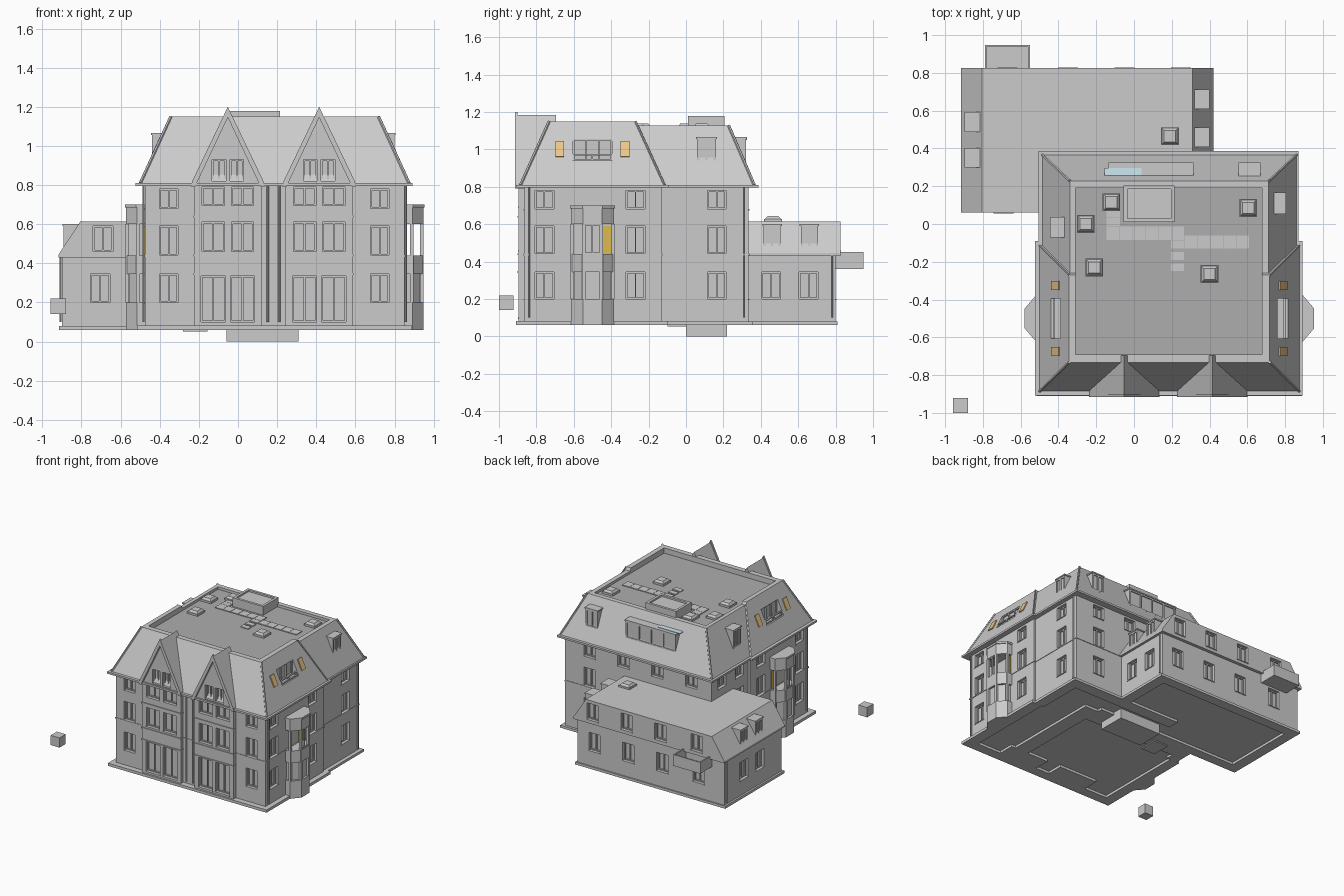
import bpy, bmesh, math
from mathutils import Vector

if "Cube" in bpy.data.objects:
    bpy.data.objects.remove(bpy.data.objects["Cube"])

CX = 0.1875                      # symmetry plane of the main house
SIDES = (-1, 1)
DECK = 1.108                     # flat roof level


def finish(name, bm):
    bmesh.ops.recalc_face_normals(bm, faces=bm.faces)
    me = bpy.data.meshes.new(name)
    bm.to_mesh(me)
    bm.free()
    ob = bpy.data.objects.new(name, me)
    bpy.context.collection.objects.link(ob)
    return ob


def boxes(name, items):
    """One object from (x0, x1, y0, y1, z0, z1) boxes."""
    bm = bmesh.new()
    for b in items:
        for v in bmesh.ops.create_cube(bm, size=1)['verts']:
            v.co = [(b[2*i] + b[2*i+1]) / 2 + v.co[i] * abs(b[2*i+1] - b[2*i]) for i in range(3)]
    return finish(name, bm)


def loft(name, lower, upper):
    """Solid between two matching loops of 3D points."""
    bm = bmesh.new()
    a = [bm.verts.new(p) for p in lower]
    b = [bm.verts.new(p) for p in upper]
    bm.faces.new(a)
    bm.faces.new(b)
    for i in range(len(a)):
        j = (i + 1) % len(a)
        bm.faces.new((a[i], a[j], b[j], b[i]))
    return finish(name, bm)


def prism_z(name, pts, z0, z1):
    return loft(name, [(x, y, z0) for x, y in pts], [(x, y, z1) for x, y in pts])


def prism_y(name, pts, y0, y1):
    return loft(name, [(x, y0, z) for x, z in pts], [(x, y1, z) for x, z in pts])


def rect(x0, x1, y0, y1, z):
    return [(x0, y0, z), (x1, y0, z), (x1, y1, z), (x0, y1, z)]


def bar(name, p, q, r=0.008, n=6):
    p, q = Vector(p), Vector(q)
    bm = bmesh.new()
    bmesh.ops.create_cone(bm, cap_ends=True, segments=n, radius1=r, radius2=r, depth=(q - p).length)
    rot = (q - p).to_track_quat('Z', 'Y')
    for v in bm.verts:
        v.co = rot @ v.co + (p + q) / 2
    return finish(name, bm)


def cut(items, obs):
    """Subtract boxes from each object."""
    cutter = boxes('cutter', items)
    for ob in obs:
        m = ob.modifiers.new('cut', 'BOOLEAN')
        m.operation, m.solver, m.object = 'DIFFERENCE', 'EXACT', cutter
        bpy.context.view_layer.objects.active = ob
        bpy.ops.object.modifier_apply(modifier=m.name)
    bpy.data.objects.remove(cutter)


def colour(ob, name, rgba):
    m = bpy.data.materials.get(name) or bpy.data.materials.new(name)
    m.diffuse_color = rgba
    m.use_nodes = True
    m.node_tree.nodes["Principled BSDF"].inputs["Base Color"].default_value = m.diffuse_color
    ob.data.materials.append(m)


def face_box(ax, a0, a1, u0, u1, z0, z1):
    return (a0, a1, u0, u1, z0, z1) if ax == 'x' else (u0, u1, a0, a1, z0, z1)


openings, frames, sills = [], [], []


def frame(ax, a0, a1, u0, u1, z0, z1, n=1, t=0.008):
    for u in [u0 + (u1 - u0 - t) * i / (n + 1) for i in range(n + 2)]:
        frames.append(face_box(ax, a0, a1, u, u + t, z0, z1))
    frames.append(face_box(ax, a0, a1, u0, u1, z0, z0 + t))
    frames.append(face_box(ax, a0, a1, u0, u1, z1 - t, z1))


def window(ax, s, plane, u, w, z0, z1):
    u0, u1 = u - w / 2, u + w / 2
    openings.append(face_box(ax, plane - s * 0.03, plane + s * 0.02, u0, u1, z0, z1))
    frame(ax, plane - s * 0.031, plane - s * 0.02, u0, u1, z0, z1)
    sills.append(face_box(ax, plane - s * 0.03, plane + s * 0.004, u0 - .003, u1 + .003, z0 - 0.006, z0))


def dormer(name, ax, outer, inner, u0, u1, z0, z1, n=1):
    s = 1 if outer > inner else -1
    boxes(name, [face_box(ax, inner, outer - s * .008, u0, u1, z0, z1 - .01),
                 face_box(ax, inner, outer + s * .005, u0 - .006, u1 + .006, z1 - .01, z1)])
    frame(ax, outer - s * .01, outer, u0, u1, z0, z1 - .01, n, 0.012)


FLOORS = ((0.20, 0.345), (0.44, 0.59), (0.68, 0.78))

# Walls
walls = [boxes('front_walls', [(-.475, .85, -.865, -.13, .08, .80)]),
         boxes('rear_walls', [(-.46, .835, -.13, .335, .08, .80)]),
         boxes('annex_walls', [(-.90, .40, .075, .80, .08, .435)]),
         prism_y('annex_mansard', [(-.917, .43), (-.917, .445), (-.805, .615), (.31, .615),
                                   (.42, .445), (.42, .43)], .06, .825)]

# Plinth strips, leaving a shallow recess under each part of the house
boxes('plinth', [(-.515, .89, -.91, -.83, .06, .082), (-.515, -.43, -.83, -.10, .06, .082),
                 (.80, .89, -.83, -.10, .06, .082), (.43, .55, -.83, .10, .06, .082),
                 (.78, .865, -.10, .355, .06, .08), (-.12, .78, .26, .355, .06, .08),
                 (-.49, -.40, -.10, .06, .06, .08), (-.40, .43, -.04, .06, .06, .08),
                 (-.915, .43, .06, .14, .06, .08), (-.915, -.83, .14, .81, .06, .08),
                 (-.83, .415, .73, .81, .06, .08), (.33, .415, .355, .73, .06, .08)])
boxes('lift_pit', [(-.06, .31, 0, .22, 0, .09), (-.28, -.155, -.1, .05, .052, .062)])
boxes('string_course', [(-.48, .855, -.869, -.125, .432, .442), (-.464, .839, -.13, .339, .432, .442)])
boxes('cornice', [(-.525, .893, -.908, -.09, .795, .81), (-.505, .872, -.09, .387, .795, .81)])

# Main mansard roof: wide front part, lower rear part, sunken flat deck
front_roof = loft('front_mansard', rect(-.50, .875, -.885, -.115, .81), rect(-.345, .717, -.732, -.27, 1.15))
rear_roof = loft('rear_mansard', rect(-.485, .86, -.27, .365, .81), rect(-.34, .713, -.27, .228, 1.128))
cut([(-.31, .677, -.69, .19, DECK - .004, 1.3)], [front_roof, rear_roof])
cut([(CX + s * .56, CX + s * .80, -.605, -.395, .94, 1.056) for s in SIDES], [front_roof])
deck = boxes('roof_deck', [(-.31, .677, -.69, .19, DECK - .01, DECK)])
colour(deck, 'roofing_felt', (.42, .42, .42, 1))
for s in SIDES:
    bar('front_hip', (CX + s * .687, -.885, .81), (CX + s * .531, -.732, 1.15))
    bar('wing_hip', (CX + s * .687, -.115, .81), (CX + s * .531, -.27, 1.15), .006)
    bar('rear_hip', (CX + s * .672, .365, .81), (CX + s * .527, .228, 1.128))
    # Roof loggia frame and coloured roof windows
    frame('x', CX + s * .56, CX + s * .57, -.605, -.395, .94, 1.056, 2)
    frame('x', CX + s * .605, CX + s * .617, -.605, -.395, .94, .975, 1)
    for y in (-.675, -.325):
        sky = boxes('roof_window', [(-.008, .008, -.024, .024, -.045, .045)])
        sky.location = (CX + s * .60, y, 1.0)
        sky.rotation_euler.y = -s * .43
        colour(sky, 'amber', (.85, .58, .25, 1))

# Front gables
for cx in (-.052, .415):
    walls.append(prism_y('gable_wall', [(cx - .172, .06), (cx + .172, .06), (cx + .172, .80), (cx, 1.15),
                                        (cx - .172, .80)], -.895, -.70))
    for nm, h, y0, y1 in (('gable_roof', 1.185, -.91, -.695), ('gable_verge', 1.2, -.915, -.90)):
        prism_y(nm, [(cx - .187, .79), (cx - .182, .82), (cx, h), (cx + .182, .82), (cx + .187, .79),
                     (cx + .168, .79), (cx, 1.145), (cx - .168, .79)], y0, y1)
    for k in SIDES:
        for z0, z1, off, w in ((.10, .335, .075, .125), (.46, .61, .075, .115),
                               (.695, .79, .075, .115), (.82, .93, .045, .07)):
            window('y', -1, -.895, cx + k * off, w, z0, z1)
    boxes('gable_band', [(cx - .175, cx + .175, -.902, -.86, z, z + .01) for z in (.34, .434, .635)])

# Windows of the main house and the annex
for z0, z1 in FLOORS:
    for x in (-.355, .725):
        window('y', -1, -.865, x, .095, z0, z1)
    for s in SIDES:
        for y in (-.757, -.27):
            window('x', s, CX + s * .6625, y, .10, z0, z1)
    window('x', 1, .835, .165, .10, z0, z1)
    window('x', -1, -.46, -.02, .10, z0, z1)
    window('y', 1, .335, .62, .10, z0, z1)
for x in (-.28, .02, .32):
    window('y', 1, .335, x, .10, .68, .78)
window('x', -1, -.46, .2, .10, .68, .78)
for x in (-.67, -.35, -.05, .25):
    window('y', 1, .80, x, .10, .20, .345)
    window('y', 1, .825, x, .10, .46, .59)
window('y', -1, .075, -.705, .10, .20, .345)
window('y', -1, .06, -.69, .10, .46, .59)
for y in (.455, .655):
    window('x', 1, .40, y, .10, .20, .345)
for y in (.35, .55):
    window('x', -1, -.90, y, .10, .20, .345)
cut(openings, walls)

# Side bays: solid lower storey, open upper storey with posts
for s in SIDES:
    def ring(k=1.0):
        pts = [(.64, .115), (.705, .115), (.76, .05), (.76, -.05), (.705, -.115), (.64, -.115)]
        return [(CX + s * (.64 + (d - .64) * k), -.50 + y * k) for d, y in pts]
    prism_z('bay_base', ring(), .06, .20)
    prism_z('bay_core', ring(.86), .20, .35)
    prism_z('bay_floor', ring(), .345, .44)
    prism_z('bay_head', ring(), .60, .685)
    prism_z('bay_cap', ring(1.05), .685, .70)
    for x, y in ring(.94)[1:5]:
        boxes('bay_post', [(x - .009, x + .009, y - .009, y + .009, .20, .60)])
    frame('x', CX + s * .745, CX + s * .755, -.55, -.45, .44, .60)
    door = boxes('bay_door', [(CX + s * .66, CX + s * .67, -.45, -.395, .44, .59)])
    colour(door, 'gold', (.72, .50, .08, 1))

# Dormers
dormer('right_dormer', 'x', .80, .70, .06, .16, .915, 1.065)
dormer('left_dormer', 'x', -.44, -.33, -.065, .03, .915, 1.065)
dormer('back_dormer', 'y', .32, .22, .56, .665, .915, 1.065)
dormer('wide_back_dormer', 'y', .32, .22, -.13, .31, .915, 1.06, 3)
glass = boxes('dormer_glass', [(-.155, .04, .245, .297, 1.06, 1.064)])
colour(glass, 'pale_blue', (.62, .82, .88, 1))
for y in (.35, .54):
    dormer('annex_left_dormer', 'x', -.892, -.81, y - .046, y + .046, .45, .60)
for y in (.46, .66):
    dormer('annex_right_dormer', 'x', .395, .31, y - .046, y + .046, .45, .60)
boxes('window_frames', frames)
boxes('window_sills', sills)

# Roof deck: lift housing, paving and skylight domes
boxes('lift_housing', [(-.045, .205, .02, .195, DECK, 1.165), (-.055, .215, .01, .03, DECK, 1.178),
                       (-.055, .215, .185, .205, DECK, 1.178), (-.055, -.035, .03, .185, DECK, 1.178),
                       (.195, .215, .03, .185, DECK, 1.178)])
Z0, Z1 = DECK - .002, DECK + .006
paving = [(-.145, -.073, -.01 + i * .045, .033 + i * .045, Z0, Z1) for i in range(2)]
paving += [(-.145 + i * .0685, -.079 + i * .0685, -.085, -.012, Z0, Z1) for i in range(6)]
paving += [(.195, .265, -.13 - i * .06, -.088 - i * .06, Z0, Z1) for i in range(3)]
paving += [(.268 + i * .0685, .334 + i * .0685, -.13, -.06, Z0, Z1) for i in range(5)]
boxes('roof_paving', paving)
for x, y, z in ((-.12, .115, DECK), (-.255, 0, DECK), (-.21, -.23, DECK), (.40, -.265, DECK),
                (.605, .085, DECK), (.19, .465, .613)):
    boxes('skylight_kerb', [(x - .047, x + .047, y - .047, y + .047, z, z + .015)])
    loft('skylight_dome', rect(x - .042, x + .042, y - .042, y + .042, z + .015),
         rect(x - .03, x + .03, y - .03, y + .03, z + .03))

# Balcony on the annex, drainpipes and the detached cube
boxes('balcony', [(-.79, -.55, .80, .948, .36, .372), (-.79, -.55, .938, .948, .36, .45),
                  (-.79, -.78, .80, .948, .36, .45), (-.56, -.55, .80, .948, .36, .45)])
for x, y, z in ((.152, -.872, .8), (.21, -.872, .8), (-.483, -.84, .8), (.858, -.84, .8),
                (.407, .78, .43), (-.907, .78, .43), (.843, .31, .8)):
    bar('drainpipe', (x, y, .1), (x, y, z), .006, 8)
boxes('detached_cube', [(-.958, -.88, -1, -.922, .142, .22)])
